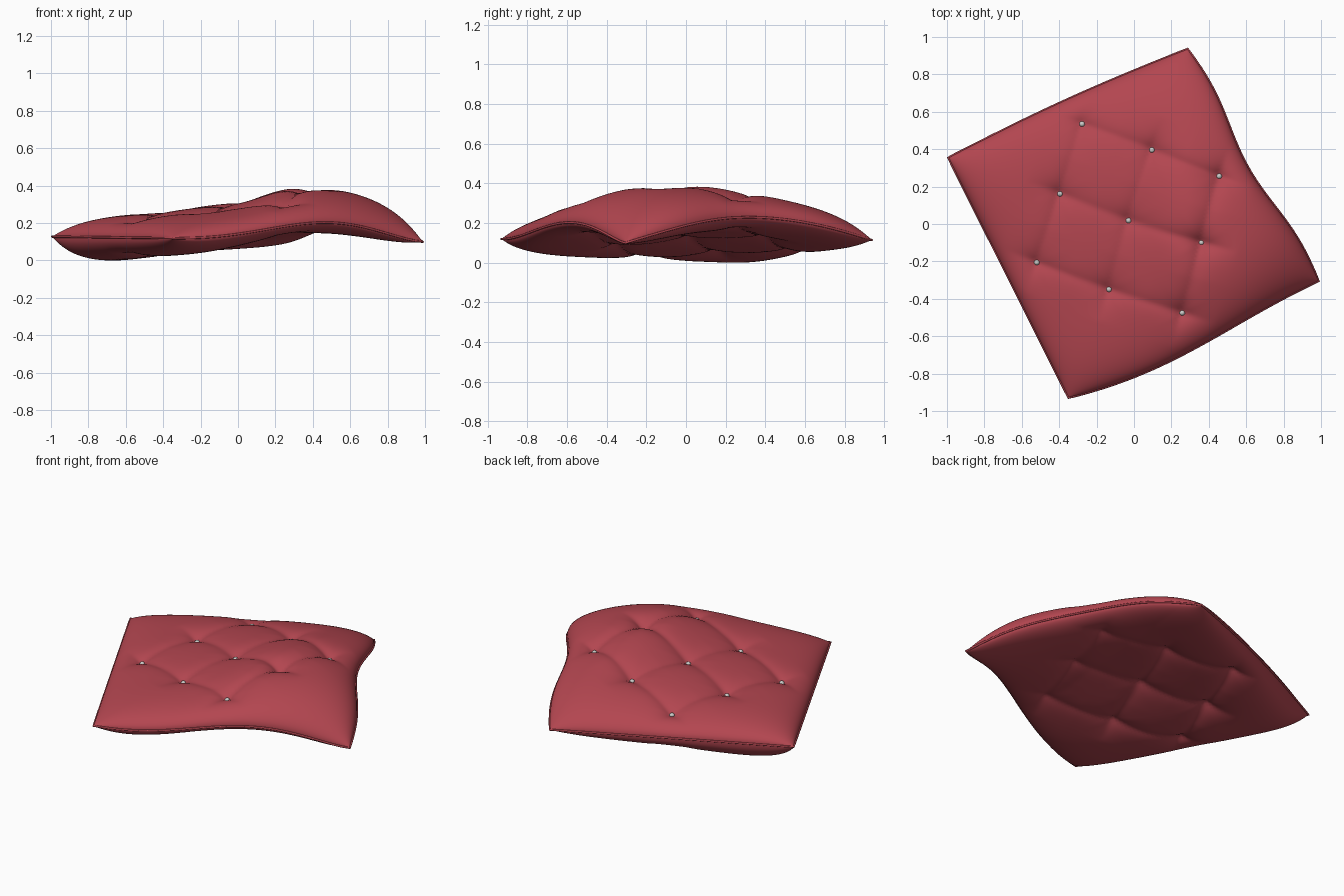
import bpy, bmesh
from math import sin, cos, pi, exp, hypot
from mathutils import Vector

cube = bpy.data.objects.get("Cube")
if cube:
    bpy.data.objects.remove(cube)


def material(name, color):
    m = bpy.data.materials.new(name)
    m.use_nodes = True
    m.diffuse_color = color
    m.node_tree.nodes["Principled BSDF"].inputs["Base Color"].default_value = color
    return m


red = material("red fabric", (0.45, 0.061, 0.08, 1))
grey = material("pale grey button", (0.6, 0.61, 0.59, 1))

# Cushion corners: left, back, right, front
A, B = Vector((-0.994, 0.355, 0.133)), Vector((0.287, 0.937, 0.12))
C, D = Vector((0.988, -0.305, 0.105)), Vector((-0.35, -0.93, 0.125))


def seam(p, q, t, out, lift):
    """Point on a seam edge, bowed outward and lifted."""
    d = (q - p).normalized()
    n = Vector((-d.y, d.x, 0))
    return p.lerp(q, t) + n * out + Vector((0, 0, lift))


def edge_ab(t):
    return seam(A, B, t, 0.02 * sin(pi * t), 0.01 * sin(pi * t))


def edge_dc(t):
    return seam(D, C, t, -0.09 * sin(pi * t) * (1 - t), 0.095 * max(0, sin(pi * t ** 1.4)) ** 1.5)


def edge_ad(t):
    return A.lerp(D, t)


def edge_bc(t):
    return seam(B, C, t, 0.02 * sin(3 * pi * t) - 0.01 * sin(pi * t), 0.122 * sin(pi * t))


def middle(u, v):
    """Surface stretched between the four seam edges."""
    def blend(w):
        across = edge_ab(u).lerp(edge_dc(u), v) + edge_ad(v).lerp(edge_bc(v), w)
        return across - A.lerp(B, w).lerp(D.lerp(C, w), v)
    p = blend(u)
    p.z = blend(u ** 1.9).z
    return p


STEP = 0.382
MID_U, MID_V = 0.505, 0.485


def tuft(u, v):
    """Share of the filling pulled in by the diamond tufting."""
    p, q = u - MID_U + v - MID_V, u - MID_U - v + MID_V
    near = lambda s: s - STEP * max(-1, min(1, round(s / STEP)))
    dp, dq = near(p), near(q)
    fade = max(0, min(1, (0.56 - max(abs(p), abs(q))) / 0.16))
    crease = exp(-min(abs(dp), abs(dq)) / 0.045)
    return 0.15 * crease * fade + 0.38 * exp(-hypot(dp, dq) / 0.06)


def surface(u, v, side):
    a, b = abs(2 * u - 1), abs(2 * v - 1)
    p = middle(u, v)
    if side > 0:
        # The filling is heaped towards the raised side
        s = max(0, min(1, p.x / 0.33))
        heap = s * s * (3 - 2 * s) * exp(-((p.y + 0.1) / 0.5) ** 2)
        depth = 0.118 + 0.055 * heap
        edge = 5
    else:
        # The underside sags most along the back left
        depth = max(0.075, 0.17 - 0.09 * u - 0.06 * v)
        edge = 8 if v < 0.5 else 5
    puff = max(0, (1 - a ** 5) * (1 - b ** edge)) ** 0.5
    p.z += side * depth * puff * (1 - tuft(u, v))
    return p


# Cushion: top and bottom skins welded at the seam
N = 110
steps = [0.3 * i / N + 0.7 * (0.5 - 0.5 * cos(pi * i / N)) for i in range(N + 1)]
bm = bmesh.new()
for side in (1, -1):
    grid = [[bm.verts.new(surface(u, v, side)) for v in steps] for u in steps]
    for i in range(N):
        for j in range(N):
            quad = [grid[i][j], grid[i][j + 1], grid[i + 1][j + 1], grid[i + 1][j]]
            bm.faces.new(quad[::side])
bmesh.ops.remove_doubles(bm, verts=bm.verts, dist=0.00002)
bmesh.ops.recalc_face_normals(bm, faces=bm.faces)
drop = min(v.co.z for v in bm.verts)
bmesh.ops.translate(bm, verts=bm.verts, vec=(0, 0, -drop))
for f in bm.faces:
    f.smooth = True
mesh = bpy.data.meshes.new("cushion")
bm.to_mesh(mesh)
bm.free()
mesh.materials.append(red)
cushion = bpy.data.objects.new("cushion", mesh)
bpy.context.collection.objects.link(cushion)

# Piping cord around the seam
K = 32
ts = [i / K for i in range(K)]
loop = [edge_ab(t) for t in ts] + [edge_bc(t) for t in ts]
loop += [edge_dc(1 - t) for t in ts] + [edge_ad(1 - t) for t in ts]
curve = bpy.data.curves.new("piping", "CURVE")
curve.dimensions = "3D"
curve.bevel_depth = 0.006
curve.bevel_resolution = 2
spline = curve.splines.new("POLY")
spline.points.add(len(loop) - 1)
for point, co in zip(spline.points, loop):
    point.co = (co.x, co.y, co.z - drop, 1)
spline.use_cyclic_u = True
spline.use_smooth = True
curve.materials.append(red)
bpy.context.collection.objects.link(bpy.data.objects.new("piping", curve))

# Buttons in the top tufts
for i in (-1, 0, 1):
    for j in (-1, 0, 1):
        p, q = i * STEP, j * STEP
        spot = surface(MID_U + (p + q) / 2, MID_V + (p - q) / 2, 1)
        spot.z += 0.008 - drop
        bpy.ops.mesh.primitive_uv_sphere_add(segments=16, ring_count=8, radius=0.015, location=spot)
        button = bpy.context.object
        button.name = "button"
        button.data.materials.append(grey)
        bpy.ops.object.shade_smooth()
